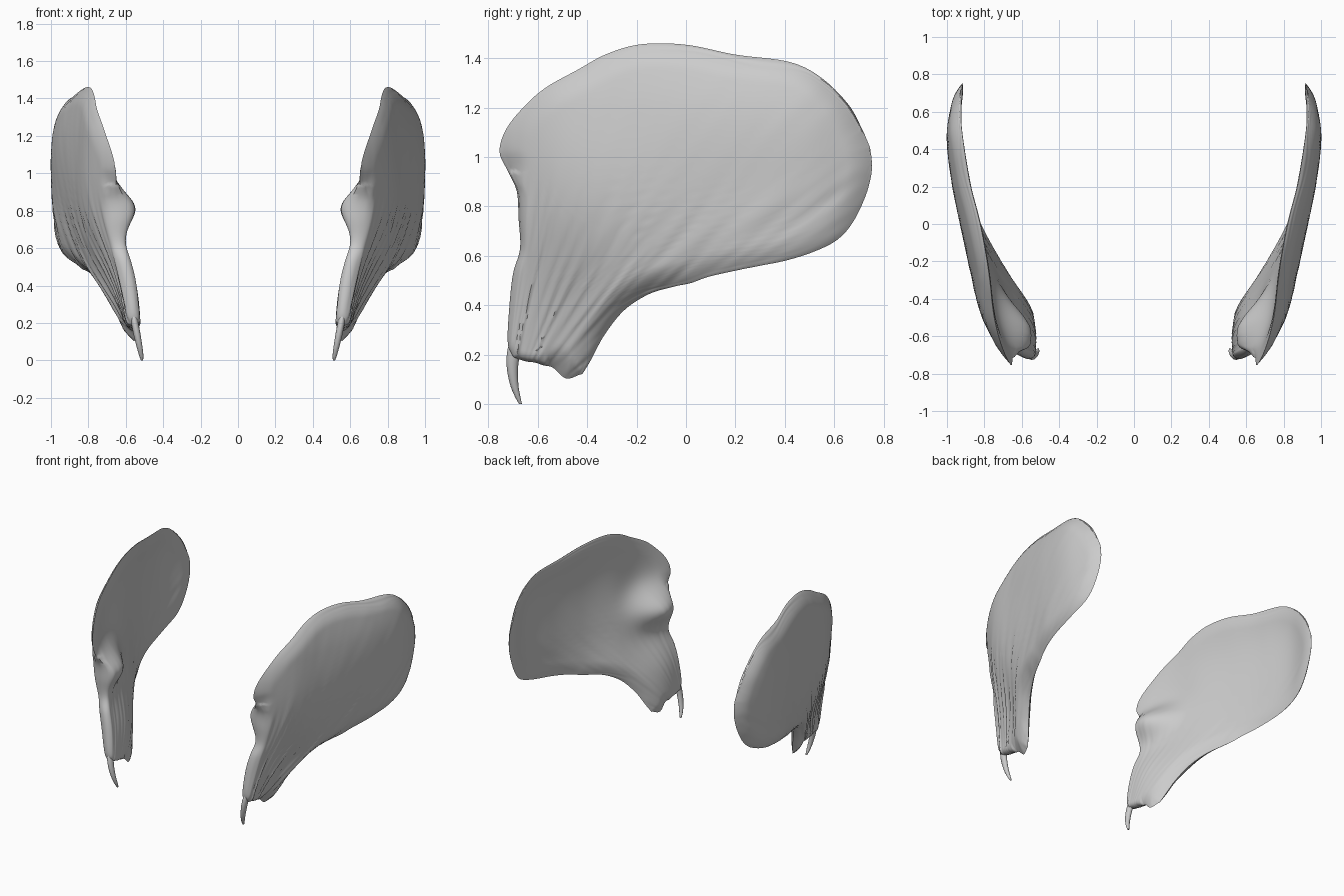
import bpy, bmesh, math
from mathutils import Vector, noise

if "Cube" in bpy.data.objects:
    bpy.data.objects.remove(bpy.data.objects["Cube"])

# Matched pairs along the sheet: front/top edge (y, z), lower/back edge (y, z)
EDGES = [
    (-.70, .185, -.42, .125), (-.722, .25, -.385, .18), (-.715, .40, -.33, .28),
    (-.70, .53, -.25, .38), (-.672, .63, -.15, .445), (-.678, .75, -.05, .475),
    (-.685, .86, .02, .49), (-.72, .94, .09, .515), (-.755, 1.02, .20, .54),
    (-.73, 1.11, .30, .56), (-.66, 1.20, .40, .58), (-.57, 1.28, .50, .61),
    (-.44, 1.353, .59, .65), (-.32, 1.418, .64, .69), (-.18, 1.457, .675, .735),
    (0, 1.455, .705, .79), (.20, 1.415, .73, .85), (.42, 1.385, .742, .89),
    (.55, 1.32, .752, .94), (.66, 1.21, .752, .99), (.72, 1.10, .745, 1.04)]

# Sideways position of the outer face; rows step 0.4 in z, columns 0.25 in y
OUTER = [
    (.56, .56, .65, .74, .84, .87, .82),
    (.61, .68, .78, .85, .93, .95, .90),
    (.66, .80, .87, .92, .97, .99, .945),
    (.69, .80, .86, .92, .97, .99, .935),
    (.66, .72, .78, .82, .86, .87, .82)]

# Thickness on the same grid
THICK = [
    (.05, .04, .05, .05, .05, .05, .05),
    (.07, .12, .12, .06, .05, .05, .05),
    (.05, .09, .12, .08, .06, .05, .05),
    (.03, .06, .07, .07, .06, .05, .05),
    (.03, .04, .05, .05, .05, .05, .05)]

ROWS, COLS = 130, 56

grey = bpy.data.materials.new("pale_grey")
grey.diffuse_color = (.6, .6, .6, 1)
grey.use_nodes = True
grey.node_tree.nodes["Principled BSDF"].inputs["Base Color"].default_value = grey.diffuse_color


def spline(vals, t):
    """Smooth curve through evenly spaced values."""
    n = len(vals)
    t = min(max(t, 0), n - 1)
    i = min(int(t), n - 2)
    f = t - i
    b, c = vals[i], vals[i + 1]
    a = vals[i - 1] if i > 0 else 2 * b - c
    d = vals[i + 2] if i + 2 < n else 2 * c - b
    return b + .5 * f * (c - a + f * (2 * a - 5 * b + 4 * c - d + f * (3 * (b - c) + d - a)))


def sample(table, y, z):
    return spline([spline(row, (y + .75) / .25) for row in table], z / .4)


def step(a, b, v):
    t = min(max((v - a) / (b - a), 0), 1)
    return t * t * (3 - 2 * t)


def finish(bm, name):
    bmesh.ops.remove_doubles(bm, verts=bm.verts, dist=.0004)
    bmesh.ops.recalc_face_normals(bm, faces=bm.faces)
    mesh = bpy.data.meshes.new(name)
    bm.to_mesh(mesh)
    bm.free()
    mesh.materials.append(grey)
    mesh.polygons.foreach_set("use_smooth", [True] * len(mesh.polygons))
    obj = bpy.data.objects.new(name, mesh)
    bpy.context.collection.objects.link(obj)
    # Keep the thin rim crisp
    bpy.ops.object.select_all(action='DESELECT')
    bpy.context.view_layer.objects.active = obj
    obj.select_set(True)
    bpy.ops.object.shade_smooth_by_angle(angle=math.radians(50))


def sheet_points():
    """Outer and inner surface points of the fan-shaped sheet."""
    cols = list(zip(*EDGES))
    flat = []
    for i in range(ROWS + 1):
        t = i / ROWS * (len(EDGES) - 1)
        ay, az, by, bz = (spline(c, t) for c in cols)
        line = []
        for j in range(COLS + 1):
            lin = j / COLS
            u = .5 * lin + .25 * (1 - math.cos(math.pi * lin))
            # Rounded, slightly ragged lobe at the narrow end
            fade = max(0, 1 - i / 12)
            lobe = -.036 * math.exp(-((u - .78) / .15) ** 2) + .008 * math.sin(u * 25) * u * (1 - u)
            line.append(Vector((ay + (by - ay) * u, az + (bz - az) * u + lobe * fade)))
        flat.append(line)
    rim = flat[0] + flat[-1] + [p for r in flat for p in (r[0], r[-1])]
    outer, inner = [], []
    for i, line in enumerate(flat):
        orow, irow = [], []
        for j, p in enumerate(line):
            y, z = p
            on_rim = i in (0, ROWS) or j in (0, COLS)
            d = 0 if on_rim else min((p - q).length for q in rim)
            # Blunt front border low down, thin feathered border elsewhere
            blunt = (1 - step(-.62, -.5, y)) * (1 - step(.88, 1.0, z))
            width = .10 - .065 * blunt
            k = 1 - min(d / width, 1)
            s = 1 - k * k if blunt < .5 else math.sqrt(1 - k * k)
            # Inner swelling near the front border
            bump = .14 * math.exp(-.5 * ((y + .55) / .12) ** 2 - .5 * ((z - .82) / .09) ** 2)
            thick = sample(THICK, y, z) + bump
            face = sample(OUTER, y, z)
            edge = face - thick * (.65 - .15 * blunt)
            # Fibre ridges fanning up from the narrow end
            fan = math.atan2(z + .1, y + .75)
            dist = math.hypot(z + .1, y + .75)
            ridge = noise.noise(Vector((fan * 32, dist * 2.5, 3))) * .009
            low = min(1, max(.15, (1.05 - z) / .3))
            orow.append((edge + s * (face - edge + ridge * low), y, z))
            irow.append((edge + s * (face - thick - edge - ridge * low * .4), y, z))
        outer.append(orow)
        inner.append(irow)
    return outer, inner


def add_sheet(surfaces, side, name):
    bm = bmesh.new()
    for grid in surfaces:
        vs = [[bm.verts.new((side * x, y, z)) for x, y, z in row] for row in grid]
        for a, b in zip(vs, vs[1:]):
            for j in range(COLS):
                bm.faces.new((a[j], a[j + 1], b[j + 1], b[j]))
    finish(bm, name)


# Hooked tip: centre x, y, z, then half width in x and y
TIP = [(.565, -.690, .29, .006, .010), (.555, -.697, .22, .018, .026),
       (.542, -.703, .15, .019, .023), (.528, -.696, .08, .016, .017),
       (.518, -.682, .03, .012, .011), (.513, -.670, 0, .006, .006)]


def add_tip(side, name):
    bm = bmesh.new()
    rings = []
    for i in range(21):
        x, y, z, rx, ry = (spline(c, i / 4) for c in zip(*TIP))
        rings.append([bm.verts.new((side * (x + rx * math.cos(a)), y + ry * math.sin(a), max(z, 0)))
                      for a in (k * math.tau / 12 for k in range(12))])
    for a, b in zip(rings, rings[1:]):
        for k in range(12):
            bm.faces.new((a[k], a[(k + 1) % 12], b[(k + 1) % 12], b[k]))
    bm.faces.new(rings[0])
    bm.faces.new(rings[-1])
    finish(bm, name)


# Mirrored pair
surfaces = sheet_points()
for side, label in ((1, "right"), (-1, "left")):
    add_sheet(surfaces, side, label + "_fan_muscle")
    add_tip(side, label + "_tendon_tip")
